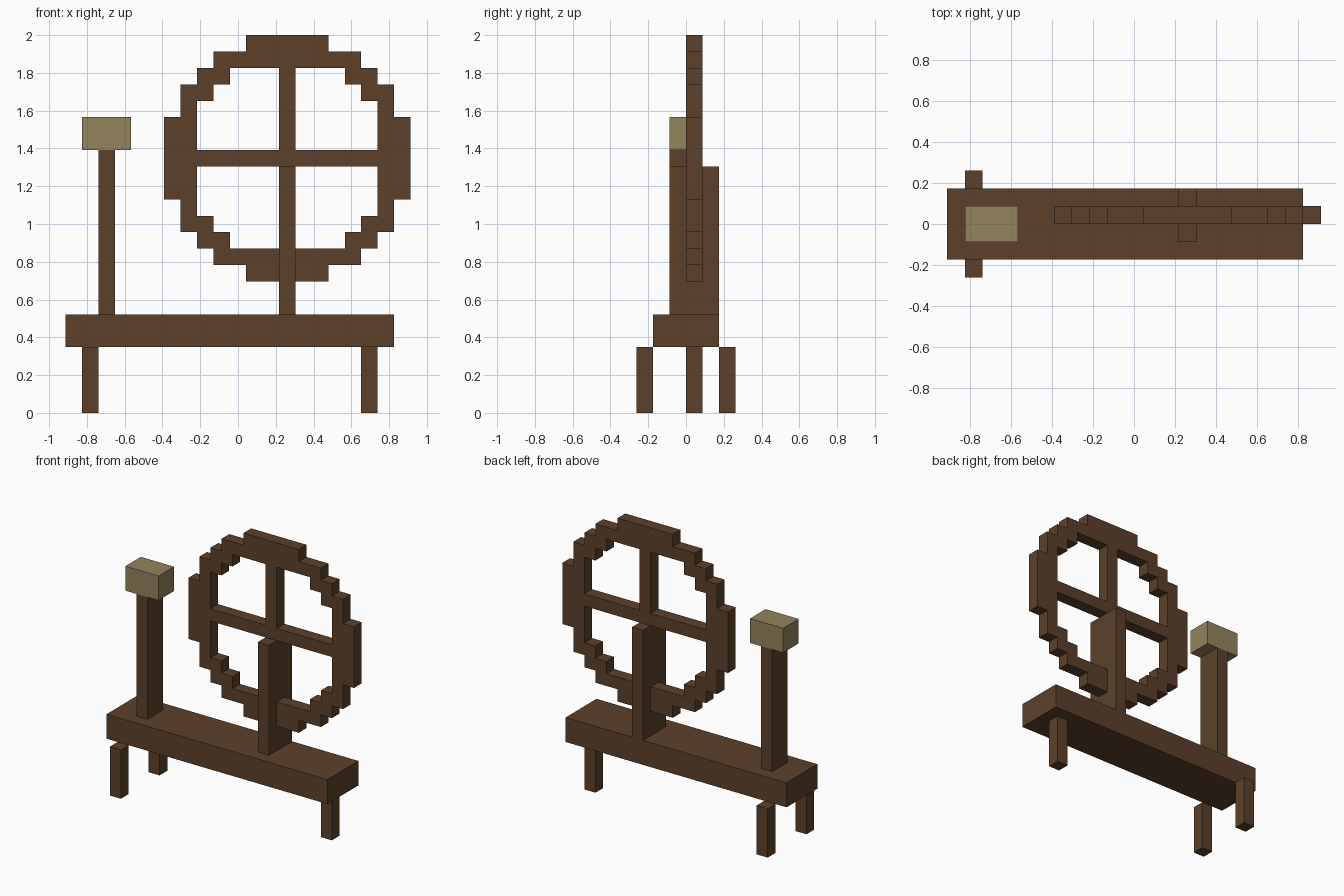
import bpy
import bmesh
from mathutils import Vector

cube = bpy.data.objects.get("Cube")
if cube:
    bpy.data.objects.remove(cube, do_unlink=True)

U = 2 / 23                      # one block of the blocky grid
MID_X, MID_Z = 3, 15.5          # wheel centre, in blocks


def material(name, rgb):
    mat = bpy.data.materials.new(name)
    mat.use_nodes = True
    mat.diffuse_color = (*rgb, 1)
    bsdf = next(n for n in mat.node_tree.nodes if n.type == 'BSDF_PRINCIPLED')
    bsdf.inputs["Base Color"].default_value = (*rgb, 1)
    bsdf.inputs["Roughness"].default_value = 0.9
    return mat


wood = material("dark_wood", (0.107, 0.051, 0.023))
wool = material("raw_wool", (0.296, 0.227, 0.109))


def finish(name, bm, mat):
    bmesh.ops.recalc_face_normals(bm, faces=bm.faces)
    mesh = bpy.data.meshes.new(name)
    bm.to_mesh(mesh)
    bm.free()
    mesh.materials.append(mat)
    obj = bpy.data.objects.new(name, mesh)
    bpy.context.collection.objects.link(obj)
    return obj


def box(name, low, high, mat=wood):
    """Box between two corners given in blocks."""
    low, high = Vector(low) * U, Vector(high) * U
    bm = bmesh.new()
    bmesh.ops.create_cube(bm, size=1)
    bmesh.ops.scale(bm, vec=high - low, verts=bm.verts)
    bmesh.ops.translate(bm, vec=(low + high) / 2, verts=bm.verts)
    return finish(name, bm, mat)


# Bench and its three legs
box("bench", (-10.5, -2, 4), (9.5, 2, 6))
for side, y in (("front", -3), ("back", 2)):
    box(side + "_leg", (-9.5, y, 0), (-8.5, y + 1, 4))
box("end_leg", (7.5, 0, 0), (8.5, 1, 4))

# Distaff post with its bundle of wool
box("distaff_post", (-8.5, -1, 6), (-7.5, 1, 16))
box("wool_bundle", (-9.5, -1, 16), (-6.5, 1, 18), wool)

# Wheel support and spokes
box("wheel_support", (2.5, -1, 6), (3.5, 2, 15))
box("cross_spoke", (MID_X - 5.5, 0, 15), (MID_X + 5.5, 1, 16))
box("upper_spoke", (2.5, 0, 16), (3.5, 1, 21))

# Stepped wheel rim: inner and outer reach for each row away from the centre
ROWS = [(6, 7)] * 3 + [(6, 6), (5, 6), (4, 5), (0, 4), (0, 2)]
bm = bmesh.new()
for row in range(-7, 8):
    inner, outer = ROWS[abs(row)]
    for col in range(-7, 8):
        if inner <= abs(col) <= outer:
            corners = ((-.5, -.5), (.5, -.5), (.5, .5), (-.5, .5))
            bm.faces.new([bm.verts.new(((MID_X + col + a) * U, 0,
                                        (MID_Z + row + b) * U))
                          for a, b in corners])
bmesh.ops.remove_doubles(bm, verts=bm.verts, dist=U / 100)
rim = bmesh.ops.extrude_face_region(bm, geom=bm.faces[:], use_keep_orig=True)
bmesh.ops.translate(bm, vec=(0, U, 0),
                    verts=[v for v in rim["geom"]
                           if isinstance(v, bmesh.types.BMVert)])
finish("wheel_rim", bm, wood)
